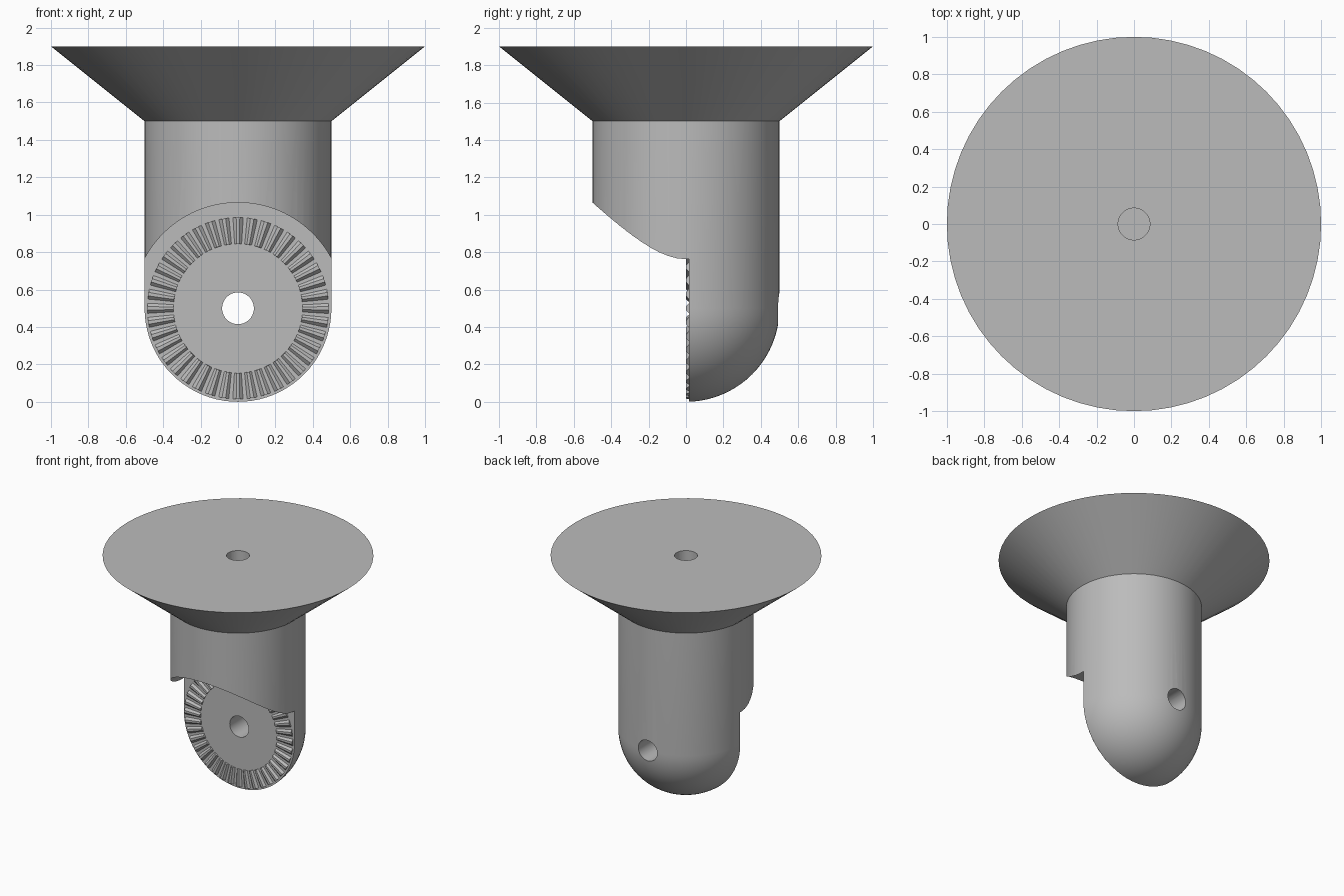
import bpy, bmesh
from math import sin, cos, pi, radians
from mathutils import Matrix

cube = bpy.data.objects.get("Cube")
if cube:
    bpy.data.objects.remove(cube, do_unlink=True)

grey = bpy.data.materials.new("plain grey")
grey.use_nodes = True
grey.diffuse_color = (0.5, 0.5, 0.5, 1)
grey.node_tree.nodes["Principled BSDF"].inputs["Base Color"].default_value = grey.diffuse_color

PIVOT = 0.5      # height of the pivot axis
FACE = 0.015     # y of the flat mating face
SIDES = 64


def add_object(name, bm):
    bmesh.ops.recalc_face_normals(bm, faces=bm.faces)
    mesh = bpy.data.meshes.new(name)
    bm.to_mesh(mesh)
    bm.free()
    mesh.materials.append(grey)
    obj = bpy.data.objects.new(name, mesh)
    bpy.context.collection.objects.link(obj)
    return obj


def revolve(name, profile):
    bm = bmesh.new()
    verts = [bm.verts.new((r, 0, z)) for r, z in profile]
    edges = [bm.edges.new(pair) for pair in zip(verts, verts[1:])]
    bmesh.ops.spin(bm, geom=verts + edges, axis=(0, 0, 1), cent=(0, 0, 0),
                   angle=2 * pi, steps=SIDES, use_duplicate=False)
    bmesh.ops.remove_doubles(bm, verts=bm.verts, dist=0.0001)
    return add_object(name, bm)


def cylinder_cutter(name, radius, start, end, along_y, sides):
    bm = bmesh.new()
    middle = (start + end) / 2
    if along_y:
        place = Matrix.Translation((0, middle, PIVOT)) @ Matrix.Rotation(pi / 2, 4, 'X')
    else:
        place = Matrix.Translation((0, 0, middle))
    bmesh.ops.create_cone(bm, cap_ends=True, segments=sides, radius1=radius,
                          radius2=radius, depth=end - start, matrix=place)
    obj = add_object(name, bm)
    obj.hide_render = True
    return obj


# Flared plate, round stem and domed end in one profile
dome = [(0.5 * sin(a), PIVOT - 0.5 * cos(a))
        for a in (pi / 2 * i / 20 for i in range(21))]
dome[0] = (0, 0)
body = revolve("mount_body", dome + [(0.5, 1.5), (1, 1.9), (0, 1.9)])

# Front recess, pivot hole and blind hole in the plate
cutters = [
    cylinder_cutter("recess_cutter", 0.565, -1, FACE, True, 96),
    cylinder_cutter("pivot_hole_cutter", 0.085, -1.2, 1.2, True, 40),
    cylinder_cutter("top_hole_cutter", 0.085, 1.3, 2.1, False, 40),
]
bpy.context.view_layer.objects.active = body
for cutter in cutters:
    mod = body.modifiers.new(cutter.name, 'BOOLEAN')
    mod.operation = 'DIFFERENCE'
    mod.solver = 'EXACT'
    mod.object = cutter
    bpy.ops.object.modifier_apply(modifier=mod.name)
    bpy.data.objects.remove(cutter, do_unlink=True)

bpy.ops.object.select_all(action='DESELECT')
body.select_set(True)
bpy.ops.object.shade_smooth_by_angle(angle=radians(30))

# Ring of radial locking teeth on the mating face
TEETH = 40
bm = bmesh.new()
for i in range(TEETH):
    mid = 2 * pi * i / TEETH
    half = pi / TEETH
    rings = []
    for radius in (0.345, 0.485):
        ring = []
        for share, y in ((-0.8, FACE + 0.003), (-0.25, 0), (0.25, 0), (0.8, FACE + 0.003)):
            a = mid + share * half
            ring.append(bm.verts.new((radius * sin(a), y, PIVOT + radius * cos(a))))
        rings.append(ring)
    inner, outer = rings
    bm.faces.new(inner)
    bm.faces.new(outer)
    for k in range(4):
        n = (k + 1) % 4
        bm.faces.new((inner[k], inner[n], outer[n], outer[k]))
add_object("locking_teeth", bm)
